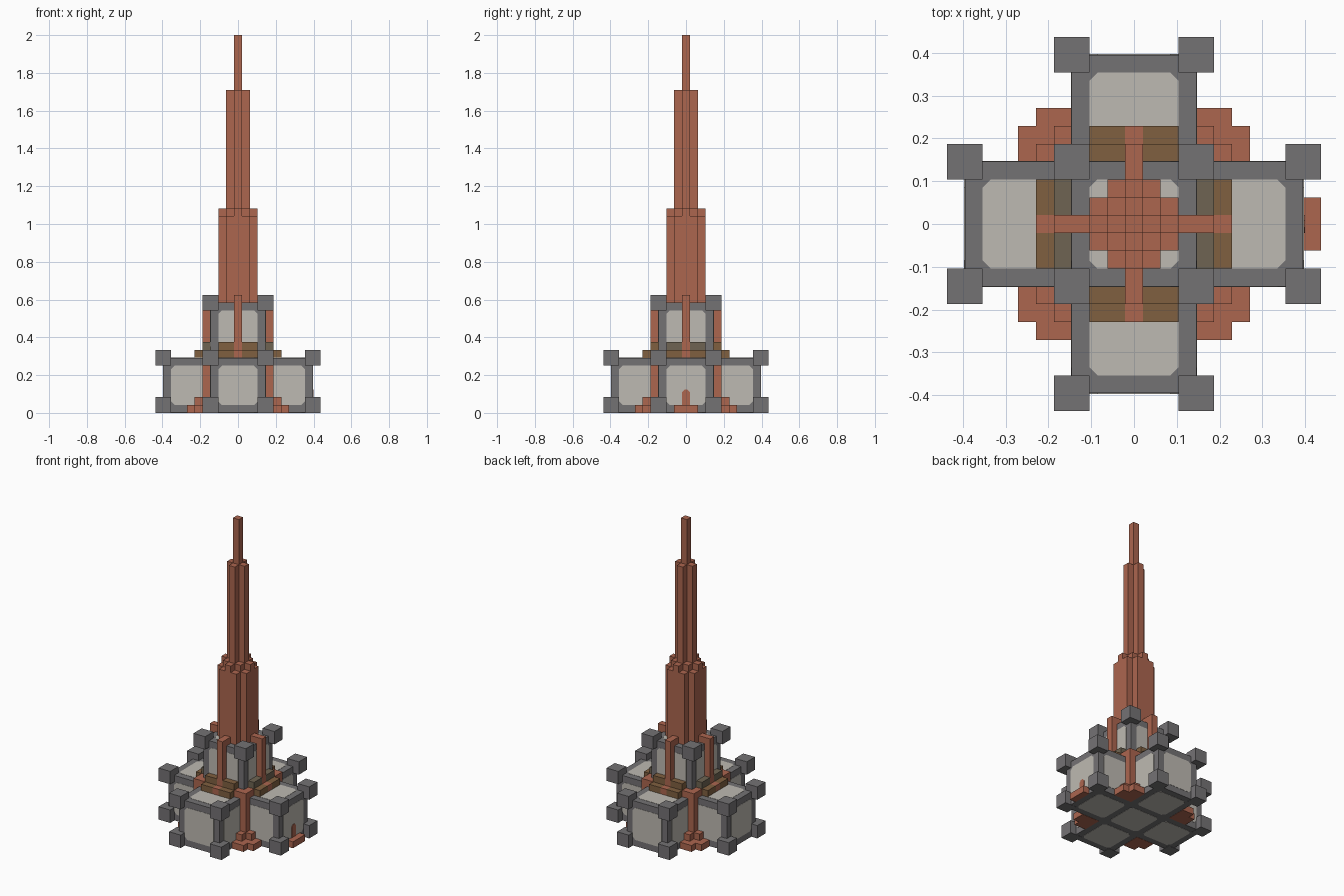
import bpy, bmesh
from mathutils import Matrix, Vector
from math import radians

cube = bpy.data.objects.get("Cube")
if cube:
    bpy.data.objects.remove(cube)

U = 2 / 48          # one block
PROUD = 0.0015      # how far the panels stand out


def material(name, *rgb):
    lin = [((c / 255 + 0.055) / 1.055) ** 2.4 for c in rgb] + [1]
    m = bpy.data.materials.new(name)
    m.use_nodes = True
    m.diffuse_color = lin
    m.node_tree.nodes["Principled BSDF"].inputs["Base Color"].default_value = lin
    return m


RED = material("terracotta", 172, 102, 79)
GREY = material("dark stone", 116, 114, 116)
PALE = material("pale plaster", 190, 186, 178)
BROWN = material("brown wood", 128, 96, 64)
OLIVE = material("grey brown wood", 110, 100, 82)


def finish(name, bm, mat):
    bmesh.ops.recalc_face_normals(bm, faces=bm.faces)
    mesh = bpy.data.meshes.new(name)
    bm.to_mesh(mesh)
    bm.free()
    mesh.materials.append(mat)
    bpy.context.collection.objects.link(bpy.data.objects.new(name, mesh))


def blocks(name, mat, boxes, turns=(0,)):
    """Boxes (x0, x1, y0, y1, z0, z1) in blocks, repeated at quarter turns."""
    bm = bmesh.new()
    for turn in turns:
        rot = Matrix.Rotation(radians(90 * turn), 4, 'Z')
        for x0, x1, y0, y1, z0, z1 in boxes:
            mid = Vector((x0 + x1, y0 + y1, z0 + z1)) * U / 2
            size = Matrix.Diagonal((x1 - x0, y1 - y0, z1 - z0, 1 / U)) * U
            bmesh.ops.create_cube(bm, size=1, matrix=rot @ Matrix.Translation(mid) @ size)
    finish(name, bm, mat)


def plate(bm, matrix, outline):
    """Thin plate from an outline, lying on the local z = 0 plane."""
    low, high = ([bm.verts.new(matrix @ Vector((x * U, y * U, z))) for x, y in outline]
                 for z in (-PROUD, PROUD))
    bm.faces.new(low)
    bm.faces.new(high)
    n = len(outline)
    for i in range(n):
        j = (i + 1) % n
        bm.faces.new((low[i], low[j], high[j], high[i]))


def facing(normal, at):
    return Matrix.Translation(Vector(at) * U) @ Vector(normal).to_track_quat('Z', 'Y').to_matrix().to_4x4()


ALL, X_SIDES, Y_SIDES = range(4), (0, 2), (1, 3)

# Stone rooms: a cross of five below and one above
rooms = [(0, 0, 0), (6, 0, 0), (-6, 0, 0), (0, 6, 0), (0, -6, 0), (0, 0, 7)]
blocks("stone_rooms", GREY, [(x - 3.5, x + 3.5, y - 3.5, y + 3.5, z + (0.03 if z == 0 else 0), z + 7)
                             for x, y, z in rooms])

# Plaster panels with clipped corners on every exposed room face
a, b = 2.5, 2.05
octagon = [(a, -b), (a, b), (b, a), (-b, a), (-a, b), (-a, -b), (-b, -a), (b, -a)]
bm = bmesh.new()
centres = {(x, y, z + 3.5) for x, y, z in rooms}
for cx, cy, cz in centres:
    for axis in range(3):
        for sign in (1, -1):
            n = Vector((0, 0, 0))
            n[axis] = sign
            step = n * (7 if axis == 2 else 6)
            if (cx + step.x, cy + step.y, cz + step.z) in centres:
                continue
            at = Vector((cx, cy, cz)) + n * 3.5
            if at.z == 0:
                at.z = PROUD / U
            plate(bm, facing(n, at), octagon)
finish("plaster_panels", bm, PALE)

# Stone corner blocks
blocks("base_corner_blocks", GREY, [(8.5, 10.5, s, s + 2, z, z + 2)
                                    for s in (2.5, -4.5) for z in (0, 6)], ALL)
blocks("upper_corner_blocks", GREY, [(2.5, 4.5, 2.5, 4.5, 13, 15)], ALL)

# Columns with stepped feet and caps in the inner corners of the cross
blocks("inner_corner_columns", RED, [
    (3.5, 4.5, 3.5, 4.5, 0, 8),
    (2.5, 4.5, 2.5, 4.5, 7, 8),
    (3.5, 6.5, 3.5, 5.5, 0, 1), (3.5, 5.5, 3.5, 6.5, 0, 1),
    (3.5, 5.5, 3.5, 4.5, 1, 2), (3.5, 4.5, 3.5, 5.5, 1, 2)], ALL)

# Buttress fins up the sides of the upper room
blocks("buttress_fins", RED, [
    (3.5, 4.5, -0.5, 0.5, 7, 15),
    (4.5, 5.5, -0.5, 0.5, 7, 8),
    (2.5, 3.5, -0.5, 0.5, 14, 15)], ALL)

# Wooden steps either side of each fin
halves = ((0.5, 2.5), (-2.5, -0.5))
lower = [(3.5, 5.5, p, q, 7, 8) for p, q in halves]
upper = [(3.5, 4.5, p, q, 8, 9) for p, q in halves]
blocks("lower_wood_steps", BROWN, lower, ALL)
blocks("upper_wood_steps", BROWN, upper, Y_SIDES)
blocks("upper_side_wood_steps", OLIVE, upper, X_SIDES)

# Tower in three tiers
blocks("lower_tower", RED, [(-2.5, 2.5, -1.5, 1.5, 14, 25), (-1.5, 1.5, -2.5, 2.5, 14, 25),
                            (-2.5, 2.5, -0.5, 0.5, 25, 26), (-0.5, 0.5, -2.5, 2.5, 25, 26),
                            (-1.5, 1.5, -1.5, 1.5, 25, 26)])
blocks("middle_tower", RED, [(-1.5, 1.5, -0.5, 0.5, 26, 41), (-0.5, 0.5, -1.5, 1.5, 26, 41)])
blocks("spire", RED, [(-0.5, 0.5, -0.5, 0.5, 41, 48)])

# Doorstep and pointed door on the +x side
blocks("doorstep", RED, [(9.5, 10.5, -1.5, 1.5, 0, 1)])
bm = bmesh.new()
turn = Matrix(((0, 0, 1, 0), (1, 0, 0, 0), (0, 1, 0, 0), (0, 0, 0, 1)))
plate(bm, Matrix.Translation((9.5 * U + 2 * PROUD, 0, 0)) @ turn,
      [(-0.5, 1), (0.5, 1), (0.5, 2.6), (0.2, 2.95), (-0.2, 2.95), (-0.5, 2.6)])
finish("door", bm, RED)
